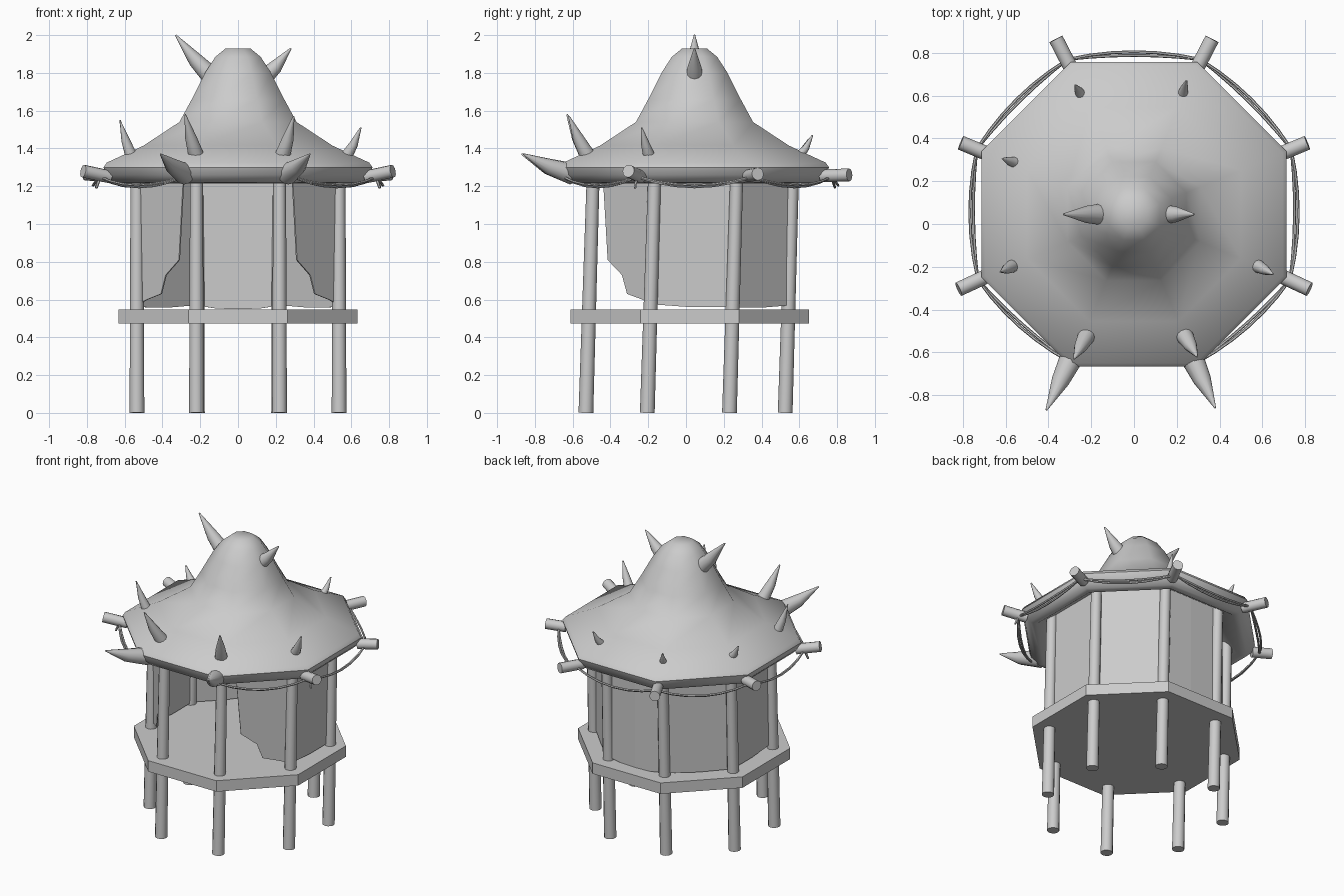
import bpy, bmesh, math
from mathutils import Vector

cube = bpy.data.objects.get("Cube")
if cube:
    bpy.data.objects.remove(cube, do_unlink=True)

grey = bpy.data.materials.new("plain_grey")
grey.use_nodes = True
grey.diffuse_color = (0.6, 0.6, 0.6, 1)
grey.node_tree.nodes["Principled BSDF"].inputs["Base Color"].default_value = (0.6, 0.6, 0.6, 1)


def finish(name, bm, angle=None):
    """Turn a bmesh into a named object with the grey material."""
    bmesh.ops.recalc_face_normals(bm, faces=bm.faces)
    mesh = bpy.data.meshes.new(name)
    bm.to_mesh(mesh)
    bm.free()
    mesh.materials.append(grey)
    obj = bpy.data.objects.new(name, mesh)
    bpy.context.collection.objects.link(obj)
    if angle:
        bpy.ops.object.select_all(action='DESELECT')
        obj.select_set(True)
        bpy.context.view_layer.objects.active = obj
        bpy.ops.object.shade_smooth_by_angle(angle=math.radians(angle))
    return obj


def loft(name, rings, angle=None):
    """Skin closed rings of points and cap both ends."""
    bm = bmesh.new()
    loops = [[bm.verts.new(p) for p in ring] for ring in rings]
    n = len(loops[0])
    for a, b in zip(loops, loops[1:]):
        for i in range(n):
            j = (i + 1) % n
            bm.faces.new((a[i], a[j], b[j], b[i]))
    bm.faces.new(loops[0])
    bm.faces.new(loops[-1])
    return finish(name, bm, angle)


def tube(name, points, radii, sides=12):
    """Round tube through a path, with one radius per point."""
    pts = [Vector(p) for p in points]
    rings = []
    for i, p in enumerate(pts):
        d = (pts[min(i + 1, len(pts) - 1)] - pts[max(i - 1, 0)]).normalized()
        up = Vector((0, 0, 1)) if abs(d.z) < 0.95 else Vector((0, 1, 0))
        u = d.cross(up).normalized()
        v = d.cross(u)
        turns = [math.tau * k / sides for k in range(sides)]
        rings.append([p + radii[i] * (u * math.cos(t) + v * math.sin(t)) for t in turns])
    return loft(name, rings, 50)


def octagon(apothem, z, cy):
    r = apothem / math.cos(math.pi / 8)
    angles = [math.pi / 8 + k * math.pi / 4 for k in range(8)]
    return [Vector((r * math.cos(a), cy + r * math.sin(a), z)) for a in angles]


def horn(name, base, tip, r):
    """Tapered horn that bends upward a little."""
    a, b = Vector(base), Vector(tip)
    mid = a.lerp(b, 0.5) - Vector((0, 0, 0.012))
    tube(name, [a, mid, b], [r, r * 0.72, 0.004])


# Platform
loft("platform", [octagon(0.632, z, 0.02) for z in (0.472, 0.548)])

# Roof: eight-sided bell with a rolled eave and hollow underside
profile = [(0.3, 1.42), (0.5, 1.3), (0.62, 1.215), (0.66, 1.22), (0.70, 1.26), (0.712, 1.3),
           (0.695, 1.325), (0.5, 1.415), (0.31, 1.54), (0.245, 1.66),
           (0.175, 1.8), (0.12, 1.885), (0.065, 1.93)]
loft("roof", [octagon(a, z, 0.045) for a, z in profile], 50)

# Posts, leaning slightly to the back
corners = [(0.22, -0.53), (0.535, -0.205), (0.535, 0.23), (0.215, 0.525)]
for side, s in (("left", 1), ("right", -1)):
    for i, (x, y) in enumerate(corners):
        tube(f"post_{side}_{i + 1}", [(s * x, y, 0), (s * x, y + 0.04, 1.3)], [0.039, 0.034])

# Wall curtain: back and side panels, and ragged flaps beside the open front
wall = bmesh.new()


def panel(points):
    wall.faces.new([wall.verts.new(p) for p in points])


def flap_point(s, x, z):
    return (s * x, -0.18 - (0.525 - x) * 1.08, z)


for s in (1, -1):
    path = [(0.525, -0.18), (0.525, 0.24), (0.225, 0.55), (0, 0.555)]
    lows = [0.575, 0.56, 0.57, 0.55]
    for i in range(3):
        (ax, ay), (bx, by) = path[i], path[i + 1]
        mx, my, mz = (ax + bx) / 2, (ay + by) / 2, (lows[i] + lows[i + 1]) / 2 - 0.008
        panel([(s * ax, ay, lows[i]), (s * mx, my, mz), (s * bx, by, lows[i + 1]),
               (s * bx, by, 1.3), (s * ax, ay, 1.3)])
    edge = [(0.525, 0.575), (0.48, 0.6), (0.405, 0.63), (0.38, 0.73),
            (0.31, 0.81), (0.285, 1.28), (0.525, 1.3)]
    panel([flap_point(s, x, z) for x, z in edge])
bmesh.ops.remove_doubles(wall, verts=wall.verts, dist=0.0005)
curtain = finish("wall_curtain", wall)
thick = curtain.modifiers.new("thickness", 'SOLIDIFY')
thick.thickness = 0.008
thick.offset = 0

# Horns
horns = {
    "peak_horn_right": ((-0.12, 0.045, 1.76), (-0.33, 0.045, 2.0), 0.055),
    "peak_horn_left": ((0.12, 0.045, 1.76), (0.28, 0.045, 1.93), 0.05),
    "eave_horn_right": ((-0.28, -0.6, 1.265), (-0.41, -0.87, 1.37), 0.058),
    "eave_horn_left": ((0.26, -0.6, 1.265), (0.38, -0.86, 1.37), 0.058),
    "front_horn_right": ((-0.22, -0.52, 1.36), (-0.28, -0.63, 1.58), 0.042),
    "front_horn_left": ((0.235, -0.52, 1.36), (0.295, -0.62, 1.57), 0.042),
    "side_horn_right": ((-0.565, -0.195, 1.36), (-0.625, -0.225, 1.55), 0.032),
    "side_horn_left": ((0.575, -0.195, 1.36), (0.65, -0.235, 1.51), 0.032),
    "rear_side_horn_right": ((-0.55, 0.285, 1.36), (-0.615, 0.305, 1.46), 0.028),
    "rear_horn_right": ((-0.245, 0.6, 1.36), (-0.275, 0.65, 1.45), 0.026),
    "rear_horn_left": ((0.225, 0.6, 1.36), (0.245, 0.67, 1.47), 0.026),
}
for name, (base, tip, r) in horns.items():
    horn(name, base, tip, r)

# Short rods at the other eave corners
rods = [((0.68, -0.24, 1.25), (0.82, -0.305, 1.28)),
        ((0.69, 0.33, 1.255), (0.81, 0.38, 1.265)),
        ((0.29, 0.72, 1.255), (0.365, 0.865, 1.26))]
for side, s in (("left", 1), ("right", -1)):
    for i, (a, b) in enumerate(rods):
        ends = [(s * p[0], p[1], p[2]) for p in (a, b)]
        tube(f"eave_rod_{side}_{i + 1}", ends, [0.034, 0.034])

# Double rope sagging from corner to corner, open at the front
half = [(0.29, -0.65), (0.73, -0.26), (0.735, 0.35), (0.31, 0.77)]
stops = half + [(-x, y) for x, y in reversed(half)]
for k, (sag, bulge) in enumerate(((0.045, 0.035), (0.055, 0.018))):
    pts = []
    for (ax, ay), (bx, by) in zip(stops, stops[1:]):
        out = Vector((ax + bx, ay + by - 0.09, 0)).normalized()
        for step in range(6):
            t = step / 6
            w = 4 * t * (1 - t)
            p = Vector((ax, ay, 1.25)).lerp(Vector((bx, by, 1.25)), t)
            pts.append(p + out * bulge * w - Vector((0, 0, sag * w)))
    pts.append(Vector((*stops[-1], 1.25)))
    tube(f"rope_{k + 1}", pts, [0.007] * len(pts), 6)

# Loose rope ends under the front side rods
for side, s in (("left", 1), ("right", -1)):
    tube(f"rope_end_{side}", [(s * 0.73, -0.26, 1.25), (s * 0.75, -0.27, 1.19)], [0.009, 0.007], 6)
